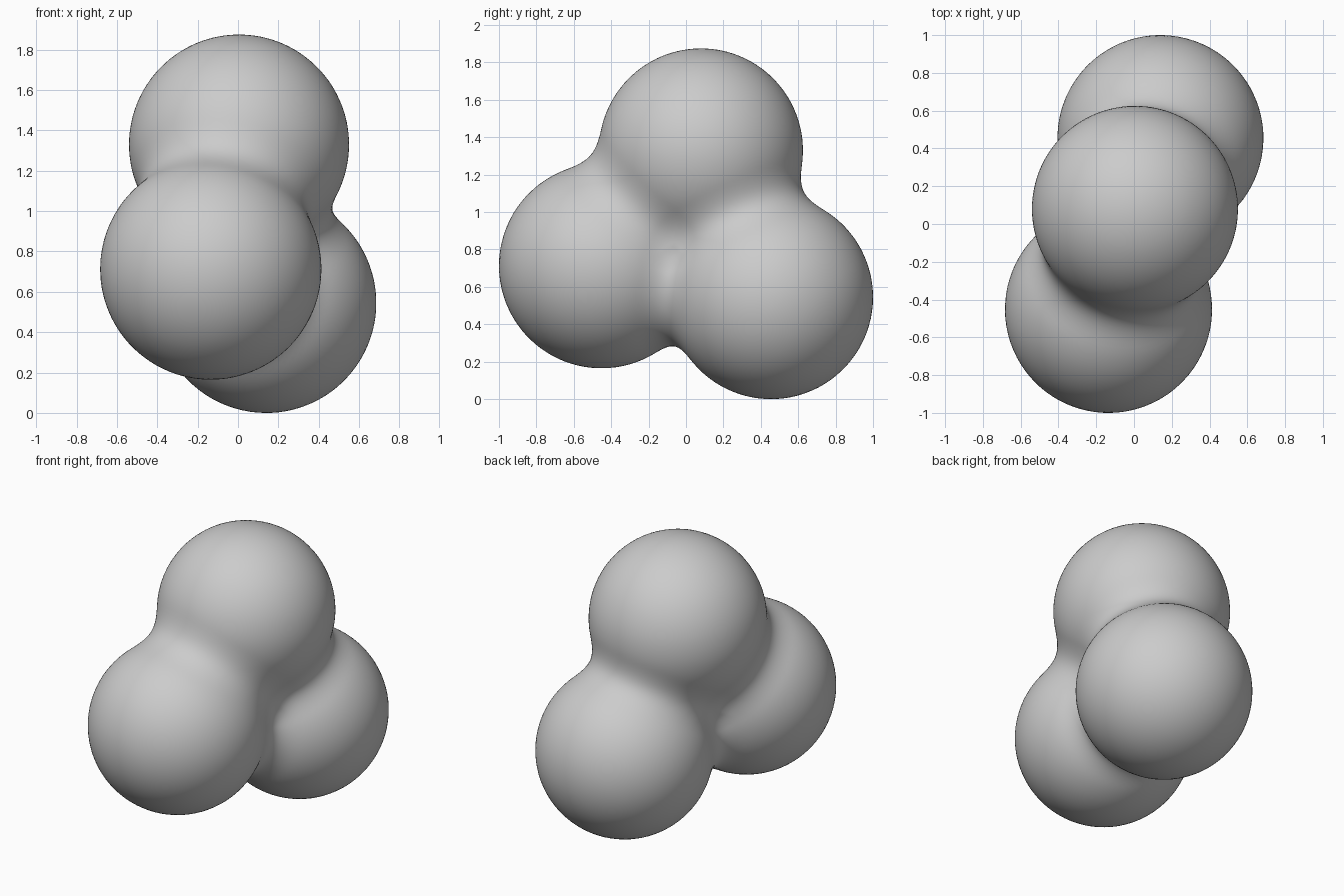
import bpy, bmesh
from mathutils import Vector

if "Cube" in bpy.data.objects:
    bpy.data.objects.remove(bpy.data.objects["Cube"])

# Three equal lobes of the cluster: centre, radius
LOBES = [
    (Vector((0.005, 0.08, 1.33)), 0.545),      # top lobe
    (Vector((-0.135, -0.452, 0.713)), 0.548),  # front lobe
    (Vector((0.14, 0.455, 0.545)), 0.545),     # back lobe
]
BLEND = 0.2                                    # width of the soft seams
CORE = Vector((0.0, 0.03, 0.86))               # point inside all lobes


def smooth_min(a, b):
    h = max(BLEND - abs(a - b), 0.0) / BLEND
    return min(a, b) - h * h * BLEND / 4


def distance(p):
    d = sorted((p - c).length - r for c, r in LOBES)
    return smooth_min(smooth_min(d[0], d[1]), d[2])


# Shrink a fine sphere inward onto the blended lobes
bm = bmesh.new()
bmesh.ops.create_icosphere(bm, subdivisions=6, radius=1.0)
for v in bm.verts:
    ray = v.co.normalized()
    t = 1.5
    for _ in range(60):
        d = distance(CORE + ray * t)
        if d < 0.0003:
            break
        t -= d
    v.co = CORE + ray * t

# Stand the body on the ground
low = min(v.co.z for v in bm.verts)
bmesh.ops.translate(bm, verts=bm.verts, vec=(0, 0, -low))

mesh = bpy.data.meshes.new("three_lobed_blob")
bm.to_mesh(mesh)
bm.free()
mesh.polygons.foreach_set("use_smooth", [True] * len(mesh.polygons))
blob = bpy.data.objects.new("three_lobed_blob", mesh)
bpy.context.collection.objects.link(blob)
